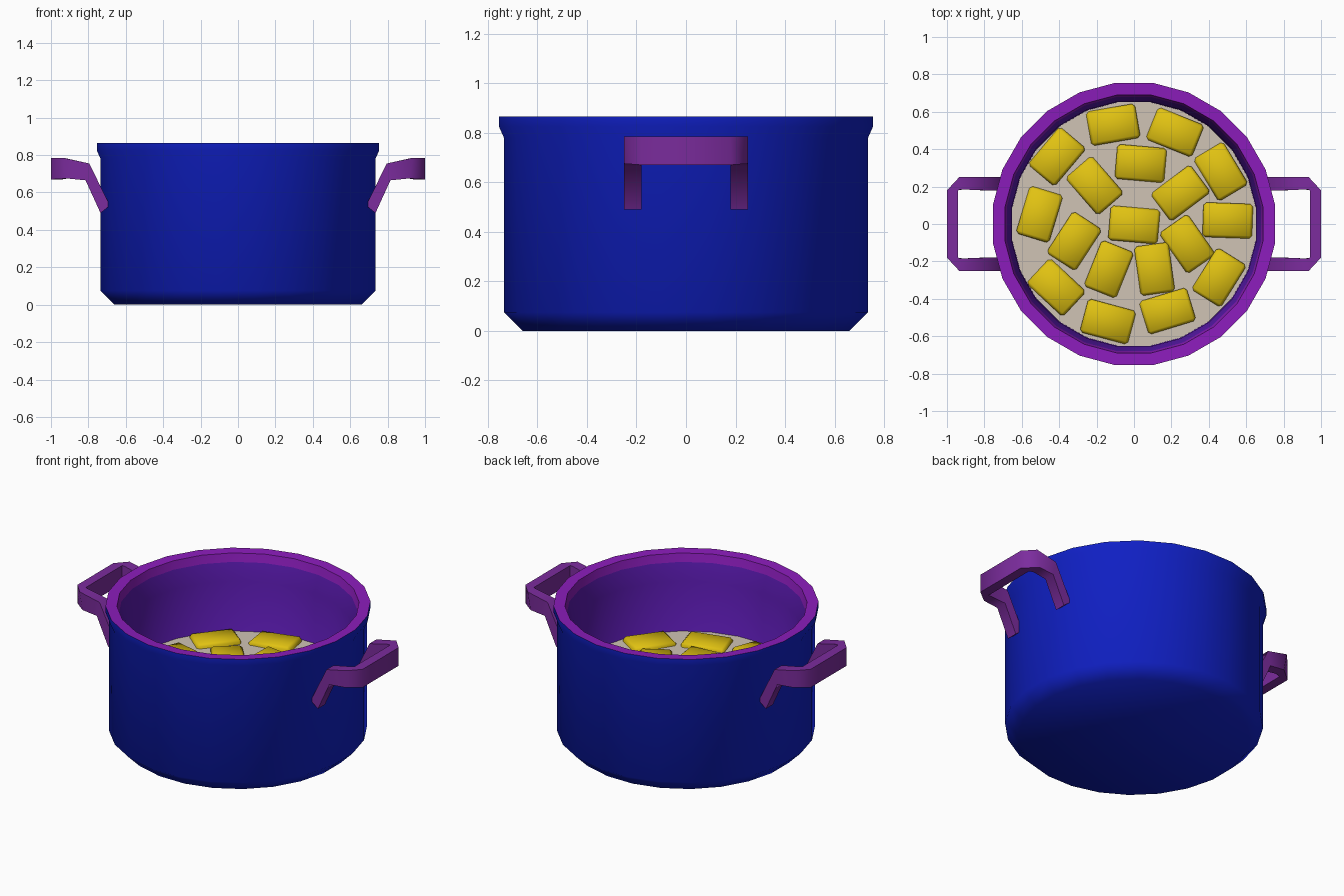
import bpy, bmesh, math, random
from mathutils import Vector

if "Cube" in bpy.data.objects:
    bpy.data.objects.remove(bpy.data.objects["Cube"])

random.seed(4)
SIDES = 24


def material(name, rgb):
    m = bpy.data.materials.new(name)
    m.diffuse_color = (*rgb, 1)
    m.use_nodes = True
    m.node_tree.nodes["Principled BSDF"].inputs["Base Color"].default_value = m.diffuse_color
    return m


BLUE = material("blue_enamel", (0.005, 0.014, 0.56))
RIM = material("purple_rim", (0.26, 0.012, 0.50))
LINING = material("violet_lining", (0.10, 0.010, 0.42))
HANDLE = material("purple_handle", (0.20, 0.025, 0.34))
BROTH = material("pale_broth", (0.63, 0.55, 0.46))
YELLOW = material("yellow", (0.75, 0.54, 0.006))


def finish(name, bm, mats, angle):
    bmesh.ops.recalc_face_normals(bm, faces=bm.faces)
    mesh = bpy.data.meshes.new(name)
    bm.to_mesh(mesh)
    bm.free()
    for m in mats:
        mesh.materials.append(m)
    ob = bpy.data.objects.new(name, mesh)
    bpy.context.collection.objects.link(ob)
    bpy.ops.object.select_all(action='DESELECT')
    ob.select_set(True)
    bpy.context.view_layer.objects.active = ob
    bpy.ops.object.shade_smooth_by_angle(angle=math.radians(angle))
    return ob


def ring(bm, radius, z):
    # half-step rotation puts flat sides on the x and y axes
    r = radius / math.cos(math.pi / SIDES)
    return [bm.verts.new((r * math.cos((i + .5) * math.tau / SIDES),
                          r * math.sin((i + .5) * math.tau / SIDES), z))
            for i in range(SIDES)]


def bridge(bm, a, b, mat=0):
    n = len(a)
    for i in range(n):
        f = bm.faces.new((a[i], a[(i + 1) % n], b[(i + 1) % n], b[i]))
        f.material_index = mat


# Pot: one lathed wall; third value is the material of the band above each point
profile = [(.66, 0, 0), (.735, .075, 0), (.735, .78, 0), (.755, .825, 0),
           (.755, .865, 1), (.69, .862, 1), (.68, .81, 2), (.655, .70, 2),
           (.65, .10, 2), (.60, .05, 2)]
bm = bmesh.new()
rings = [ring(bm, r, z) for r, z, _ in profile]
for k in range(len(rings) - 1):
    bridge(bm, rings[k], rings[k + 1], profile[k][2])
bm.faces.new(rings[0])
bm.faces.new(rings[-1]).material_index = 2
finish("pot", bm, [BLUE, RIM, LINING], 50)

# Broth surface
bm = bmesh.new()
bm.faces.new(ring(bm, .652, .385))
finish("broth", bm, [BROTH], 30)

# Handles: half path of (outer xy, inner xy, top-minus-bottom x, bottom z, top z)
half = [((.71, .25), (.71, .18), -.05, .49, .53),
        ((.805, .25), (.805, .18), -.02, .665, .755),
        ((.925, .25), (.92, .185), .02, .675, .785),
        ((1.0, .18), (.94, .18), 0, .67, .785)]
path = half + [((o[0], -o[1]), (i[0], -i[1]), dx, lo, hi)
               for o, i, dx, lo, hi in reversed(half)]


def handle(name, side):
    bm = bmesh.new()
    loops = []
    for o, i, dx, lo, hi in path:
        pts = [(o[0] + dx / 2, o[1], hi), (i[0] + dx / 2, i[1], hi),
               (i[0] - dx / 2, i[1], lo), (o[0] - dx / 2, o[1], lo)]
        loops.append([bm.verts.new((side * x, y, z)) for x, y, z in pts])
    for a, b in zip(loops, loops[1:]):
        bridge(bm, a, b)
    bm.faces.new(loops[0])
    bm.faces.new(loops[-1])
    finish(name, bm, [HANDLE], 60)


handle("right_handle", 1)
handle("left_handle", -1)

# Floating yellow chunks: x, y, turn in degrees
chunks = [(-.11, .53, 10), (.22, .49, -22), (-.41, .36, 50), (.035, .325, -5),
          (.465, .28, -59), (-.21, .205, -49), (.25, .165, 37), (-.505, .05, 73),
          (.5, .02, -2), (-.32, -.09, 57), (0, -.005, -5), (.285, -.105, -55),
          (-.135, -.24, 68), (.11, -.24, -82), (.455, -.285, 58),
          (-.415, -.34, -43), (-.14, -.52, -15), (.18, -.465, 17)]
for n, (x, y, turn) in enumerate(chunks):
    bm = bmesh.new()
    bmesh.ops.create_cube(bm, size=1)
    bmesh.ops.scale(bm, vec=Vector((.265, .185, .10)), verts=bm.verts)
    bmesh.ops.bevel(bm, geom=bm.edges[:], offset=.015, segments=1, affect='EDGES')
    ob = finish(f"chunk_{n + 1}", bm, [YELLOW], 50)
    ob.location = (x, y, .36)
    ob.rotation_euler = (random.uniform(-.06, .06), random.uniform(-.06, .06),
                         math.radians(turn))
